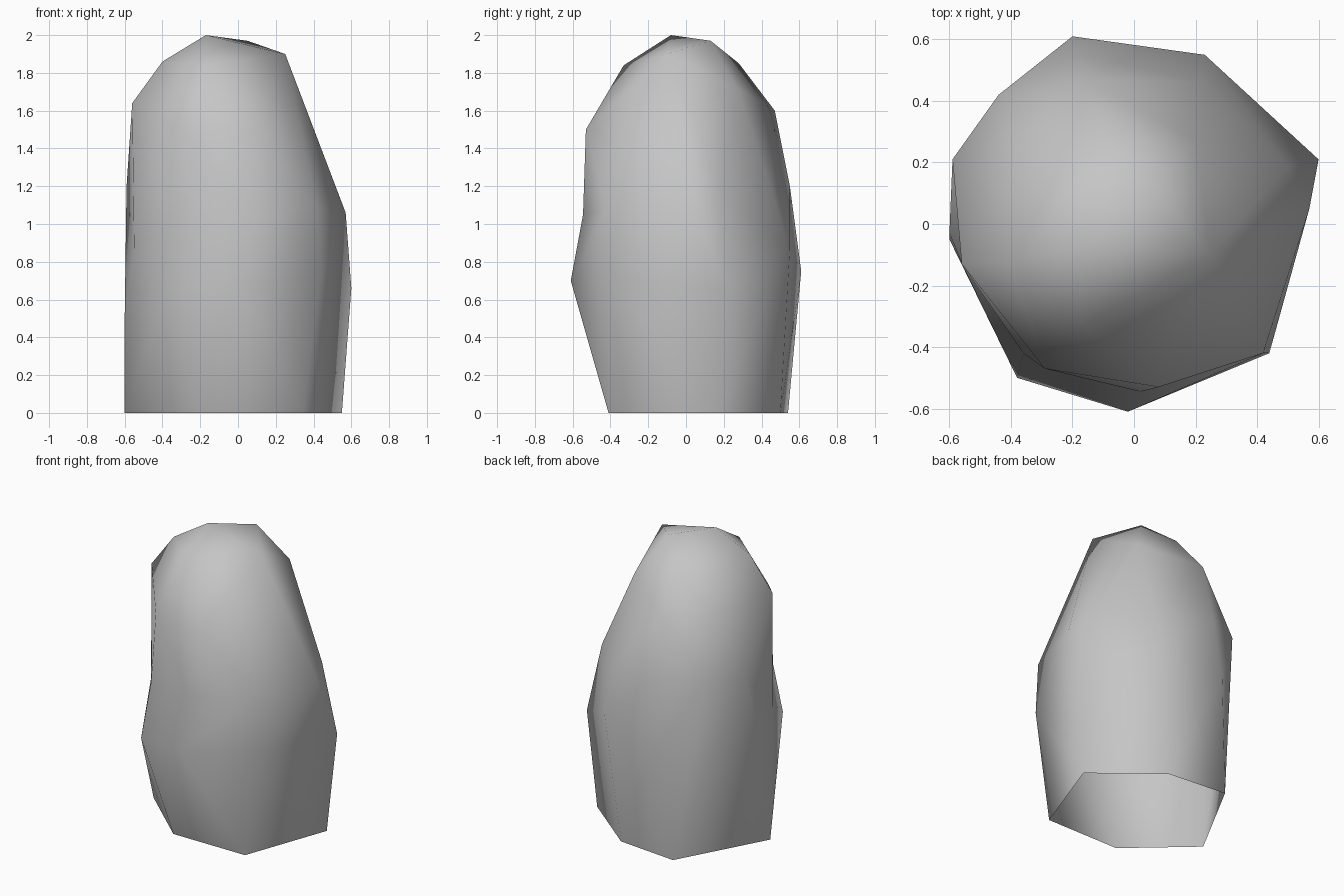
import bpy
import bmesh

# Remove the default object
default_cube = bpy.data.objects.get("Cube")
if default_cube:
    bpy.data.objects.remove(default_cube, do_unlink=True)


def make_material(name, color):
    material = bpy.data.materials.new(name)
    material.use_nodes = True
    material.diffuse_color = color
    shader = next(n for n in material.node_tree.nodes if n.type == "BSDF_PRINCIPLED")
    shader.inputs["Base Color"].default_value = color
    return material


def wrap(bm, bands, open_ends):
    """Stretch a skin around the bands, leaving the end bands uncapped."""
    corners = [vert for band in bands for vert in band]
    hull = bmesh.ops.convex_hull(bm, input=corners, use_existing_faces=False)
    faces = [item for item in hull["geom"] if isinstance(item, bmesh.types.BMFace)]
    caps = [
        face for face in faces
        if any(all(vert in end for vert in face.verts) for end in open_ends)
    ]
    bmesh.ops.delete(bm, geom=caps, context="FACES_ONLY")


def make_boulder(name, bands, material):
    bm = bmesh.new()
    base, belly, waist, shoulder, crown = [
        [bm.verts.new(corner) for corner in band] for band in bands
    ]
    # Two skins meet at the waist, which gives the slight hollow around it
    wrap(bm, [base, belly, waist], [base, waist])
    wrap(bm, [waist, shoulder, crown], [waist])

    loose_edges = [edge for edge in bm.edges if not edge.link_faces]
    bmesh.ops.delete(bm, geom=loose_edges, context="EDGES")
    loose_verts = [vert for vert in bm.verts if not vert.link_faces]
    bmesh.ops.delete(bm, geom=loose_verts, context="VERTS")
    bmesh.ops.recalc_face_normals(bm, faces=bm.faces[:])
    for face in bm.faces:
        face.smooth = True

    mesh = bpy.data.meshes.new(name)
    bm.to_mesh(mesh)
    bm.free()
    mesh.materials.append(material)
    boulder = bpy.data.objects.new(name, mesh)
    bpy.context.collection.objects.link(boulder)
    return boulder


# Open base, counter-clockwise from the front
base = [(x, y, 0) for x, y in (
    (-.2, -.41), (.34, -.41), (.55, .17), (.14, .5), (-.28, .54), (-.6, -.05))]

# Widest band
belly = [
    (-.02, -.61, .7), (.44, -.42, .73), (.6, .21, .66), (.23, .55, .87),
    (-.2, .61, .75), (-.6, -.03, .5), (-.38, -.5, .64)]

# Slightly pinched waist
waist = [
    (-.36, -.42, 1), (.02, -.545, 1.05), (.42, -.42, 1.08), (.57, .05, 1.06),
    (.5, .19, 1.13), (.22, .46, 1.15), (-.18, .55, 1.2), (-.44, .42, 1.22),
    (-.59, .21, 1.2), (-.55, -.15, .87)]

# Rounded shoulders
shoulder = [
    (.08, -.53, 1.5), (-.29, -.47, 1.5), (.2, .27, 1.72),
    (-.16, .47, 1.6), (-.38, .28, 1.6), (-.56, -.13, 1.64)]

# Blunt crown
crown = [
    (-.17, -.33, 1.84), (-.4, -.12, 1.86), (-.1, .28, 1.85),
    (.25, -.1, 1.9), (.05, .13, 1.97), (-.17, -.08, 2)]

stone_grey = make_material("stone grey", (.56, .56, .56, 1))
make_boulder("standing_rock", [base, belly, waist, shoulder, crown], stone_grey)
